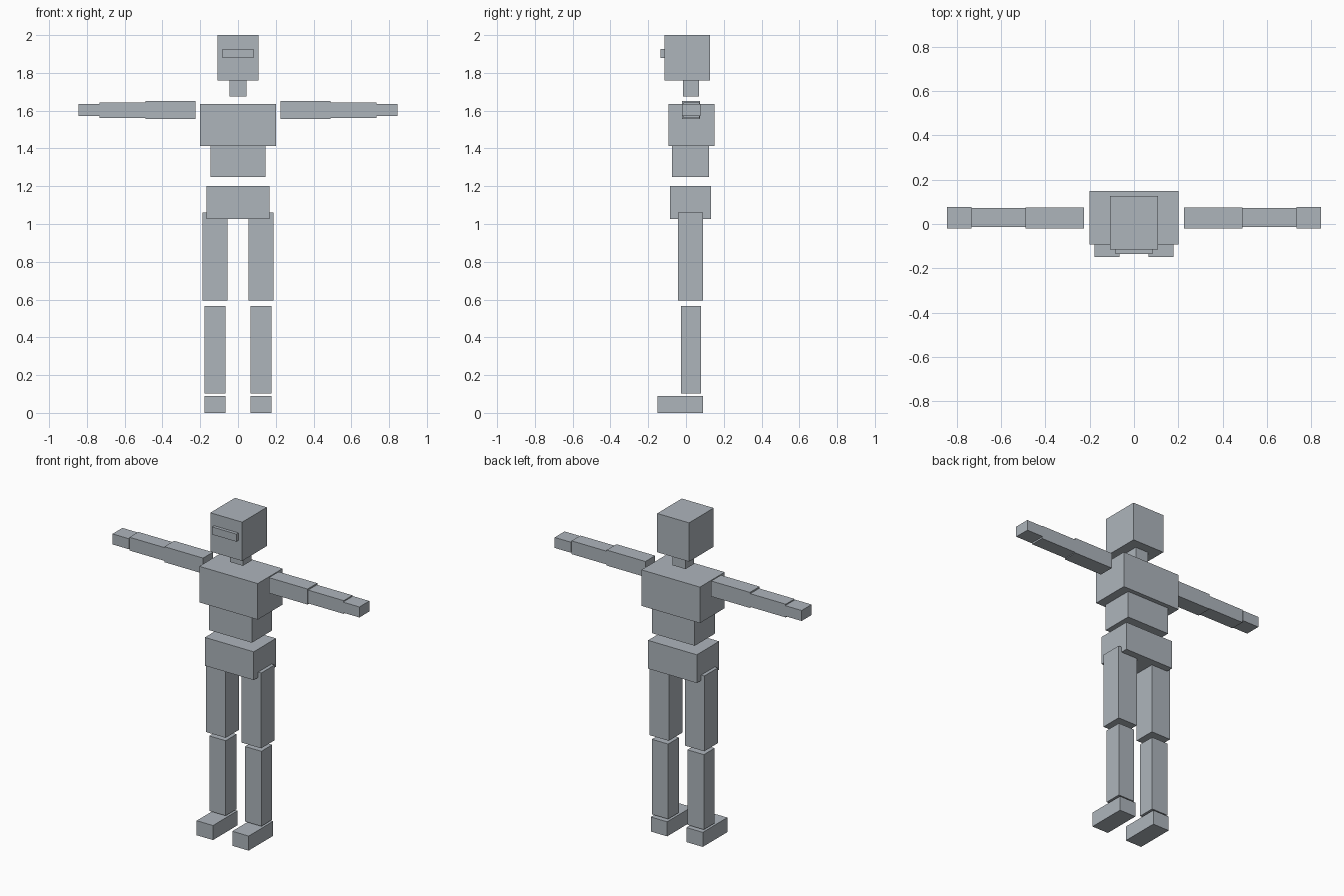
import bpy
import bmesh
from mathutils import Vector

cube = bpy.data.objects.get("Cube")
if cube:
    bpy.data.objects.remove(cube, do_unlink=True)

# Single blue-grey material
grey = bpy.data.materials.new("blue_grey")
grey.use_nodes = True
colour = (0.42, 0.46, 0.50, 1.0)
grey.diffuse_color = colour
grey.node_tree.nodes["Principled BSDF"].inputs["Base Color"].default_value = colour


def box(name, x, y, z):
    """Box spanning the given (low, high) ranges."""
    low, high = (Vector(corner) for corner in zip(x, y, z))
    bm = bmesh.new()
    bmesh.ops.create_cube(bm, size=1)
    bmesh.ops.scale(bm, vec=high - low, verts=bm.verts)
    mesh = bpy.data.meshes.new(name)
    bm.to_mesh(mesh)
    bm.free()
    mesh.materials.append(grey)
    obj = bpy.data.objects.new(name, mesh)
    obj.location = (low + high) / 2
    bpy.context.collection.objects.link(obj)


def centred(name, half_width, y, z):
    box(name, (-half_width, half_width), y, z)


def pair(name, x, y, z):
    box("left_" + name, x, y, z)
    box("right_" + name, (-x[1], -x[0]), y, z)


# Head and trunk
centred("head", 0.109, (-0.115, 0.126), (1.76, 2.0))
centred("visor", 0.083, (-0.135, -0.11), (1.88, 1.927))
centred("neck", 0.045, (-0.016, 0.069), (1.675, 1.76))
centred("chest", 0.2, (-0.093, 0.15), (1.413, 1.636))
centred("abdomen", 0.146, (-0.073, 0.123), (1.248, 1.413))
centred("pelvis", 0.167, (-0.085, 0.133), (1.027, 1.202))

# Arms held straight out
pair("upper_arm", (0.225, 0.49), (-0.02, 0.075), (1.556, 1.652))
pair("forearm", (0.49, 0.733), (-0.014, 0.072), (1.561, 1.643))
pair("hand", (0.733, 0.845), (-0.02, 0.077), (1.571, 1.636))

# Legs
pair("thigh", (0.055, 0.188), (-0.042, 0.09), (0.594, 1.06))
pair("shin", (0.066, 0.178), (-0.026, 0.08), (0.103, 0.567))
pair("foot", (0.066, 0.178), (-0.15, 0.09), (0.0, 0.09))
